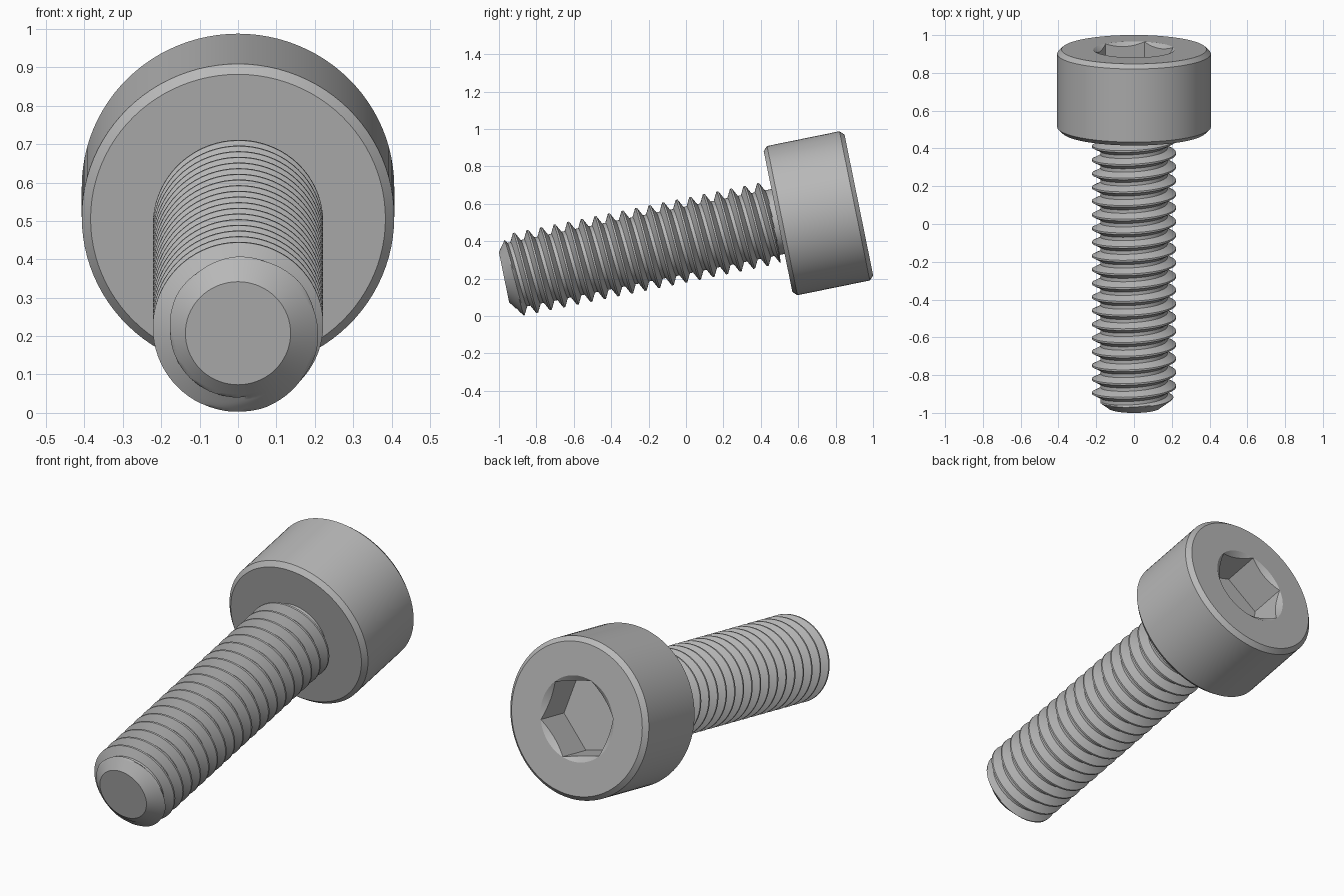
import bpy, bmesh
from math import pi, cos, sin, floor, radians
from mathutils import Matrix

if "Cube" in bpy.data.objects:
    bpy.data.objects.remove(bpy.data.objects["Cube"])

# Frame of the screw: local z runs from the tip to the head
TILT = 11.5
FRAME = Matrix.Translation((0, -0.973, 0.2075)) @ Matrix.Rotation(radians(TILT - 90), 4, 'X')
MAJOR, MINOR, PITCH = 0.222, 0.177, 0.074
TIP_RADIUS, TIP_SLOPE = 0.137, 1.35
HEAD_RADIUS, BEVEL = 0.407, 0.023
HEAD_START, HEAD_END = 1.495, 1.936
NECK_START = 1.465

steel = bpy.data.materials.new("grey steel")
GREY = (0.48, 0.48, 0.48, 1)
steel.diffuse_color = GREY
steel.use_nodes = True
steel.node_tree.nodes["Principled BSDF"].inputs["Base Color"].default_value = GREY


def finish(name, bm):
    bmesh.ops.recalc_face_normals(bm, faces=bm.faces)
    mesh = bpy.data.meshes.new(name)
    bm.to_mesh(mesh)
    bm.free()
    mesh.materials.append(steel)
    ob = bpy.data.objects.new(name, mesh)
    ob.matrix_world = FRAME
    bpy.context.collection.objects.link(ob)
    return ob


def lathe(name, profile, sides, turn=0):
    """Closed solid of revolution from (radius, height) pairs."""
    bm = bmesh.new()
    angles = [turn + 2 * pi * i / sides for i in range(sides)]
    rings = [[bm.verts.new((r * cos(a), r * sin(a), h)) for a in angles]
             for r, h in profile]
    for low, high in zip(rings, rings[1:]):
        for i in range(sides):
            k = (i + 1) % sides
            bm.faces.new((low[i], low[k], high[k], high[i]))
    bm.faces.new(rings[0])
    bm.faces.new(rings[-1])
    return finish(name, bm)


def smooth(ob):
    bpy.ops.object.select_all(action='DESELECT')
    ob.select_set(True)
    bpy.context.view_layer.objects.active = ob
    bpy.ops.object.shade_smooth_by_angle(angle=radians(30))


# Threaded shank: a helical grid, trimmed by the tip chamfer and the neck
def thread_radius(step, h):
    u = (step % 16) / 16
    u = min(u, 1 - u)
    flank = min(max((u - 1 / 16) / (5 / 16), 0), 1)
    r = MAJOR - flank * (MAJOR - MINOR)
    if h > NECK_START:
        r = MINOR
    return min(r, TIP_RADIUS + TIP_SLOPE * h)


SIDES, STEPS = 72, 16
PHASE, LENGTH = 0.0435, HEAD_START + 0.02
rows = STEPS * (int(LENGTH / PITCH) + 5)
bm = bmesh.new()
grid = []
for j in range(rows):
    step = j - 2 * STEPS
    ring = []
    for i in range(SIDES):
        h = PHASE + PITCH * (step / STEPS + i / SIDES)
        h = min(max(h, 0), LENGTH)
        r = thread_radius(step, h)
        a = 2 * pi * i / SIDES
        ring.append(bm.verts.new((r * cos(a), r * sin(a), h)))
    grid.append(ring)
for j in range(rows - STEPS - 1):
    for i in range(SIDES):
        k, up = (i + 1, 0) if i + 1 < SIDES else (0, STEPS)
        bm.faces.new((grid[j][i], grid[j + up][k], grid[j + up + 1][k], grid[j + 1][i]))
bmesh.ops.remove_doubles(bm, verts=bm.verts, dist=1e-5)
bmesh.ops.delete(bm, geom=[v for v in bm.verts if not v.link_faces], context='VERTS')
bmesh.ops.holes_fill(bm, edges=[e for e in bm.edges if e.is_boundary], sides=0)
smooth(finish("threaded_shank", bm))

# Head with bevelled rims
head = lathe("socket_head", [
    (HEAD_RADIUS - BEVEL, HEAD_START),
    (HEAD_RADIUS, HEAD_START + BEVEL),
    (HEAD_RADIUS, HEAD_END - BEVEL),
    (HEAD_RADIUS - BEVEL, HEAD_END)], 96)

# Hexagonal socket with a conical lead-in
CORNER = 0.2136
hexagon = lathe("socket_cutter", [(CORNER, HEAD_END - 0.2), (CORNER, HEAD_END + 0.1)],
                6, radians(15))
lead_in = lathe("lead_in_cutter", [(CORNER - 0.042, HEAD_END - 0.03),
                                   (CORNER + 0.03, HEAD_END + 0.02)], 96)
bpy.context.view_layer.objects.active = head
for cutter in (hexagon, lead_in):
    cutter.hide_render = True
    mod = head.modifiers.new("cut", 'BOOLEAN')
    mod.operation = 'DIFFERENCE'
    mod.solver = 'EXACT'
    mod.object = cutter
    bpy.ops.object.modifier_apply(modifier=mod.name)
    bpy.data.objects.remove(cutter)
smooth(head)
